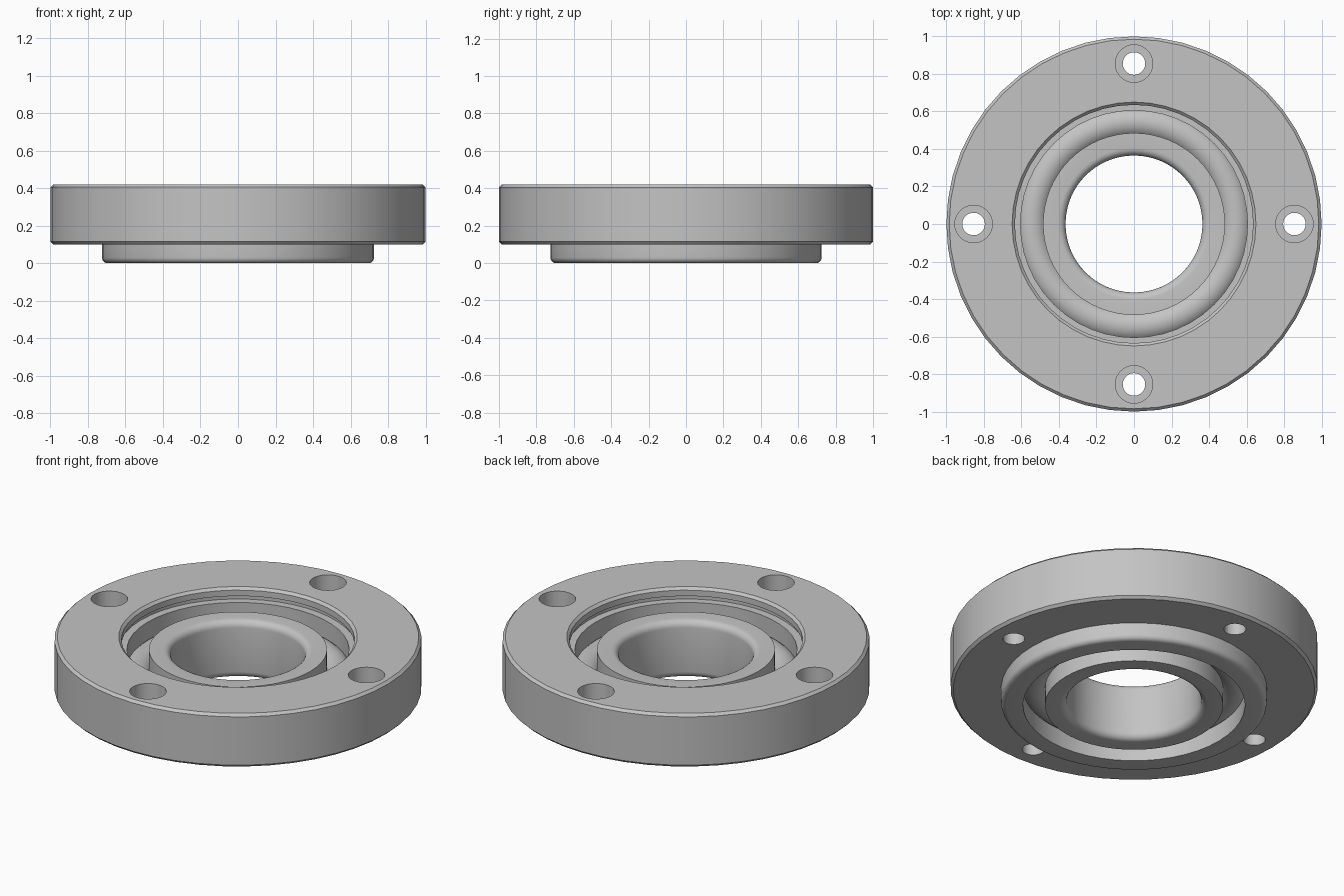
import bpy
import bmesh
from math import pi, sin, cos, radians

cube = bpy.data.objects.get("Cube")
if cube:
    bpy.data.objects.remove(cube, do_unlink=True)

steel = bpy.data.materials.new("grey steel")
steel.use_nodes = True
GREY = (0.55, 0.55, 0.55, 1)
steel.diffuse_color = GREY
steel.node_tree.nodes["Principled BSDF"].inputs["Base Color"].default_value = GREY


def arc(r, z, size, start, end, steps=5):
    """Points of a rounded corner in the (radius, height) plane."""
    angles = [radians(start + (end - start) * i / steps) for i in range(steps + 1)]
    return [(r + size * cos(a), z + size * sin(a)) for a in angles]


def lathe(name, profile, sides):
    """Spin a closed (radius, height) profile around the z axis."""
    bm = bmesh.new()
    rings = [[bm.verts.new((r * cos(2 * pi * i / sides), r * sin(2 * pi * i / sides), z))
              for r, z in profile] for i in range(sides)]
    for i in range(sides):
        a, b = rings[i], rings[(i + 1) % sides]
        for j in range(len(profile)):
            k = (j + 1) % len(profile)
            bm.faces.new((a[j], b[j], b[k], a[k]))
    bmesh.ops.recalc_face_normals(bm, faces=bm.faces)
    mesh = bpy.data.meshes.new(name)
    bm.to_mesh(mesh)
    bm.free()
    mesh.materials.append(steel)
    obj = bpy.data.objects.new(name, mesh)
    bpy.context.collection.objects.link(obj)
    return obj


def smooth(obj):
    bpy.ops.object.select_all(action="DESELECT")
    obj.select_set(True)
    bpy.context.view_layer.objects.active = obj
    bpy.ops.object.shade_smooth_by_angle(angle=radians(30))


def cut_cylinder(target, x, y, radius, bottom, top):
    """Drill a vertical hole through the target."""
    bpy.ops.mesh.primitive_cylinder_add(vertices=32, radius=radius, depth=top - bottom,
                                        location=(x, y, (bottom + top) / 2))
    cutter = bpy.context.object
    cutter.data.materials.append(steel)
    bpy.context.view_layer.objects.active = target
    mod = target.modifiers.new("hole", "BOOLEAN")
    mod.operation, mod.solver, mod.object = "DIFFERENCE", "EXACT", cutter
    bpy.ops.object.modifier_apply(modifier=mod.name)
    bpy.data.objects.remove(cutter, do_unlink=True)


# Flanged housing: chamfered disc, rounded boss below, stepped bore with a ring groove
housing = lathe("flange_housing", [
    (0.605, 0.0), *arc(0.695, 0.03, 0.03, -90, 0), (0.725, 0.1),
    (0.985, 0.1), (1.0, 0.115), (1.0, 0.405), (0.985, 0.42),
    (0.65, 0.42), (0.635, 0.405), (0.635, 0.37), (0.65, 0.37),
    (0.65, 0.345), (0.605, 0.345)], 48)

# Four counterbored bolt holes
for i in range(4):
    x, y = 0.855 * cos(i * pi / 2), 0.855 * sin(i * pi / 2)
    cut_cylinder(housing, x, y, 0.06, 0.0, 0.5)
    cut_cylinder(housing, x, y, 0.1, 0.25, 0.5)
smooth(housing)

# Inner bearing ring with rounded bore edges
inner_ring = lathe("inner_ring", [
    (0.485, 0.0), (0.485, 0.345),
    *arc(0.405, 0.305, 0.04, 90, 180), *arc(0.405, 0.04, 0.04, 180, 270)], 64)
smooth(inner_ring)

# Rolling ring held between the two races
rolling_ring = lathe("rolling_ring", arc(0.545, 0.172, 0.088, 0, 345, 23), 64)
smooth(rolling_ring)
